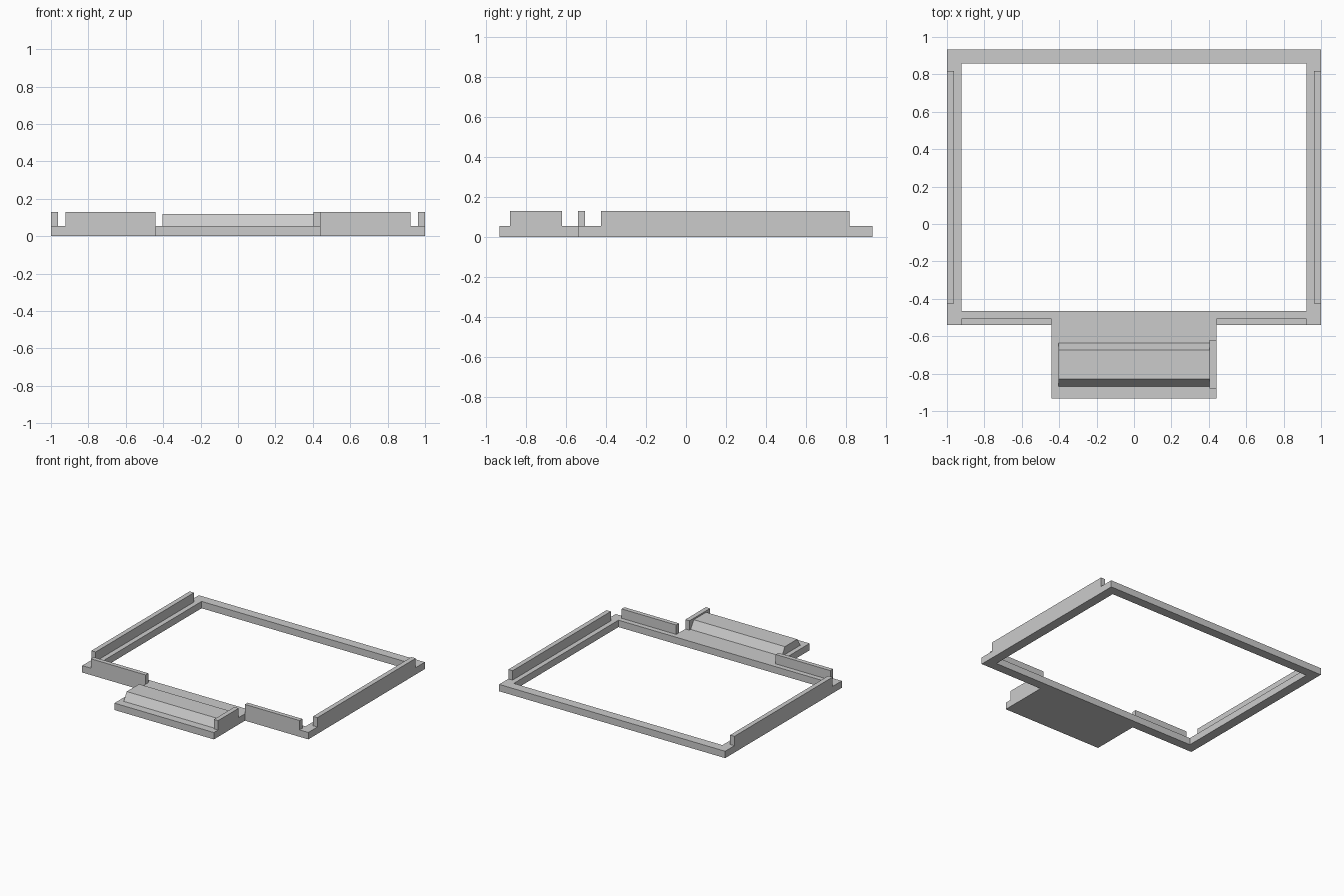
import bpy
import bmesh

cube = bpy.data.objects.get("Cube")
if cube:
    bpy.data.objects.remove(cube, do_unlink=True)

grey = bpy.data.materials.new("light grey")
grey.use_nodes = True
colour = (0.6, 0.6, 0.6, 1)
grey.diffuse_color = colour
grey.node_tree.nodes["Principled BSDF"].inputs["Base Color"].default_value = colour

BASE = 0.055   # top of the floor slab
WALL = 0.13    # top of the walls


def prism(name, profile, place, depth):
    """Extrude a closed 2D profile; place maps (a, b) to a 3D point."""
    bm = bmesh.new()
    face = bm.faces.new([bm.verts.new(place(a, b)) for a, b in profile])
    moved = bmesh.ops.extrude_face_region(bm, geom=[face])["geom"]
    bmesh.ops.translate(bm, vec=depth,
                        verts=[v for v in moved if isinstance(v, bmesh.types.BMVert)])
    bmesh.ops.recalc_face_normals(bm, faces=bm.faces)
    mesh = bpy.data.meshes.new(name)
    bm.to_mesh(mesh)
    bm.free()
    mesh.materials.append(grey)
    obj = bpy.data.objects.new(name, mesh)
    bpy.context.collection.objects.link(obj)
    return obj


def slab(name, outline, low, high):
    return prism(name, outline, lambda x, y: (x, y, low), (0, 0, high - low))


def wall(name, x0, x1, y0, y1):
    return slab(name, [(x0, y0), (x1, y0), (x1, y1), (x0, y1)], BASE, WALL)


# Ring foundation with the porch slab, as two mirrored halves of one outline
half = [(0, -0.933), (0.44, -0.933), (0.44, -0.54), (1, -0.54), (1, 0.933),
        (0, 0.933), (0, 0.858), (0.923, 0.858), (0.923, -0.465), (0, -0.465)]
foundation = slab("foundation", half, 0, BASE)
mirror = foundation.modifiers.new("mirror", "MIRROR")
mirror.use_clip = True
# Drop the seam faces so the mirrored halves join cleanly
bm = bmesh.new()
bm.from_mesh(foundation.data)
seam = [f for f in bm.faces if all(abs(v.co.x) < 1e-5 for v in f.verts)]
bmesh.ops.delete(bm, geom=seam, context="FACES_ONLY")
bm.to_mesh(foundation.data)
bm.free()

# Side and front walls, one of each per side
for side, sign in (("left", 1), ("right", -1)):
    wall(side + "_side_wall", sign * 0.962, sign, -0.425, 0.817)
    wall(side + "_front_wall", sign * 0.44, sign * 0.923, -0.54, -0.505)

# Porch end wall and the bevelled ridge beside it
wall("porch_end_wall", 0.403, 0.44, -0.88, -0.62)
ridge = [(-0.869, BASE), (-0.83, 0.118), (-0.674, 0.118), (-0.635, BASE)]
prism("porch_ridge", ridge, lambda y, z: (-0.403, y, z), (0.806, 0, 0))
